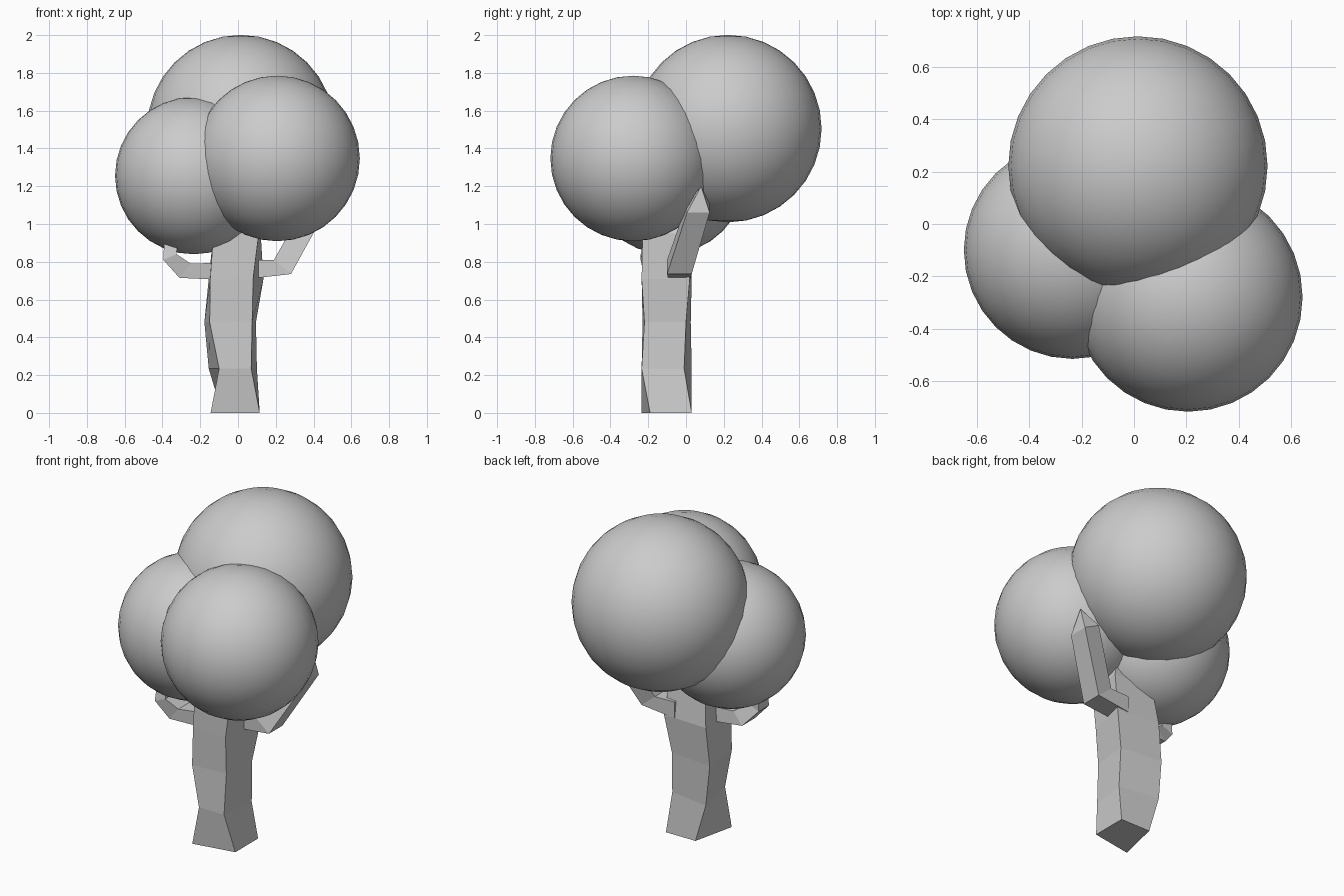
import bpy, bmesh
from mathutils import Vector

if "Cube" in bpy.data.objects:
    bpy.data.objects.remove(bpy.data.objects["Cube"])


def loft(name, rings, tip=None):
    """Skin a list of four-cornered rings, closing the far end flat or to a point."""
    bm = bmesh.new()
    loops = [[bm.verts.new(p) for p in ring] for ring in rings]
    for a, b in zip(loops, loops[1:]):
        for i in range(4):
            j = (i + 1) % 4
            bm.faces.new((a[i], a[j], b[j], b[i]))
    bm.faces.new(loops[0][::-1])
    if tip:
        t = bm.verts.new(tip)
        for i in range(4):
            bm.faces.new((loops[-1][i], loops[-1][(i + 1) % 4], t))
    else:
        bm.faces.new(loops[-1])
    bmesh.ops.recalc_face_normals(bm, faces=bm.faces)
    me = bpy.data.meshes.new(name)
    bm.to_mesh(me)
    bm.free()
    ob = bpy.data.objects.new(name, me)
    bpy.context.collection.objects.link(ob)
    return ob


def section(inner, outer, y, half):
    """Branch cross-section from its upper/inner and lower/outer (x, z) points."""
    (ax, az), (bx, bz) = inner, outer
    return [(ax, y - half, az), (bx, y - half, bz),
            (bx, y + half, bz), (ax, y + half, az)]


# Trunk: irregular four-sided column (front left, front right, back right, back left)
trunk_levels = [
    (0.00, [(-.145, -.235), (.115, -.19), (.115, .03), (-.085, .03)]),
    (0.235, [(-.10, -.235), (.07, -.235), (.10, -.01), (-.155, .03)]),
    (0.48, [(-.15, -.23), (.075, -.22), (.095, .0), (-.178, .025)]),
    (0.71, [(-.147, -.225), (.08, -.235), (.135, .02), (-.155, .03)]),
    (0.95, [(-.13, -.23), (.11, -.23), (.12, -.02), (-.13, .0)]),
    (1.08, [(-.09, -.20), (.08, -.20), (.08, -.05), (-.09, -.05)]),
]
loft("trunk", [[(x, y, z) for x, y in pts] for z, pts in trunk_levels])

# Right branch: out sideways, then up to a pointed tip
loft("right_branch", [
    section((.06, .81), (.06, .71), -.035, .06),
    section((.19, .81), (.28, .735), -.035, .065),
    section((.36, 1.11), (.46, 1.06), .065, .06),
], tip=(.455, .08, 1.2))

# Left branch: short crook that disappears into the foliage
loft("left_branch", [
    section((-.10, .795), (-.10, .705), -.13, .06),
    section((-.25, .79), (-.31, .715), -.16, .06),
    section((-.325, .84), (-.395, .81), -.19, .05),
    section((-.32, .95), (-.39, .95), -.18, .04),
])

# Foliage: three smooth overlapping balls
foliage = [("foliage_back", (.015, .222, 1.505), .496),
           ("foliage_right", (.207, -.28, 1.347), .438),
           ("foliage_left", (-.235, -.10, 1.256), .416)]
for name, loc, r in foliage:
    bpy.ops.mesh.primitive_uv_sphere_add(segments=32, ring_count=16, radius=r, location=loc)
    ob = bpy.context.object
    ob.name = name
    bpy.ops.object.shade_smooth()
